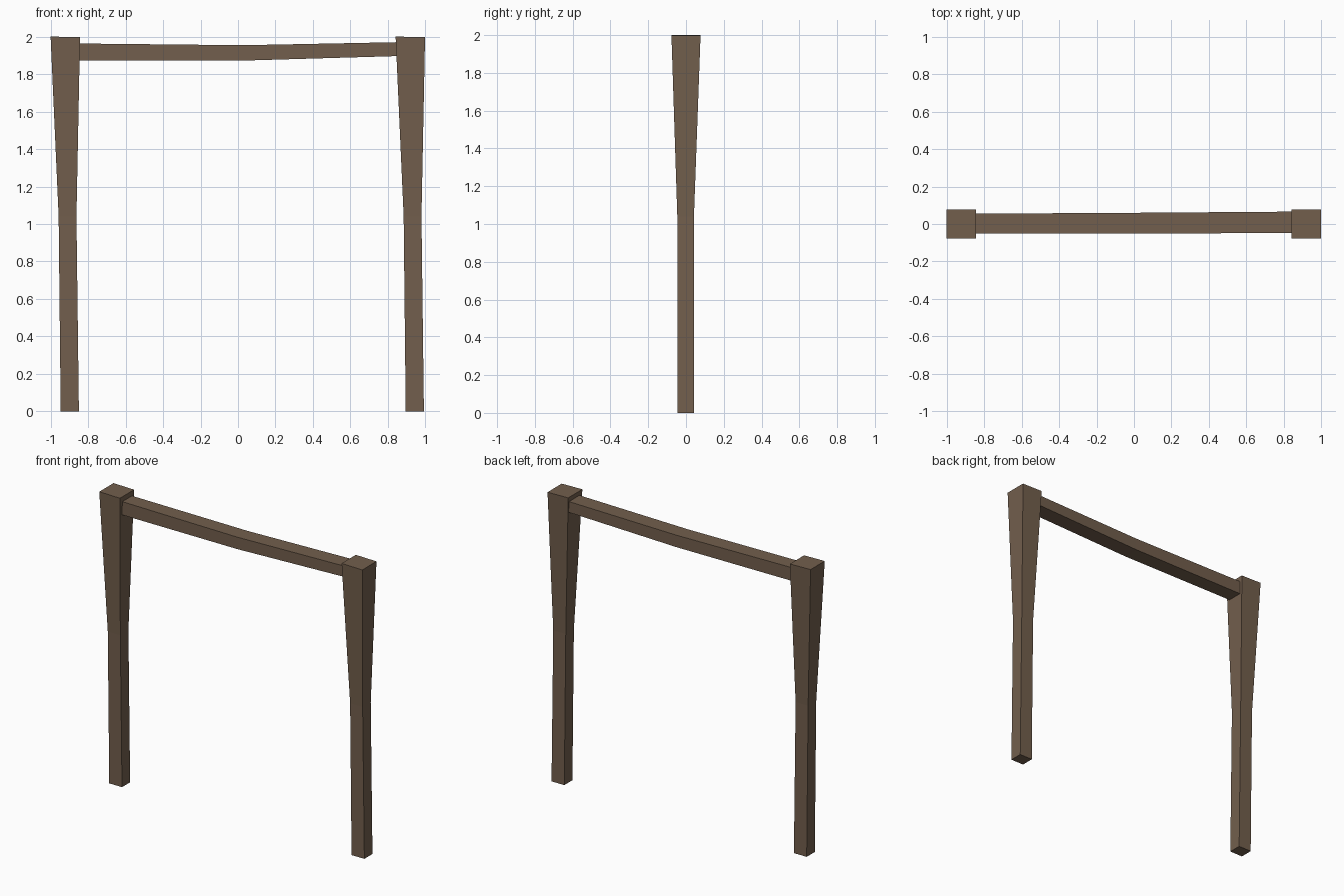
import bpy, bmesh

if "Cube" in bpy.data.objects:
    bpy.data.objects.remove(bpy.data.objects["Cube"])

wood = bpy.data.materials.new("weathered_wood")
wood.diffuse_color = (0.17, 0.114, 0.074, 1)
wood.use_nodes = True
wood.node_tree.nodes["Principled BSDF"].inputs["Base Color"].default_value = wood.diffuse_color


def loft(name, rings):
    """Skin four-cornered rings into a closed timber."""
    bm = bmesh.new()
    loops = [[bm.verts.new(p) for p in ring] for ring in rings]
    for a, b in zip(loops, loops[1:]):
        for i in range(4):
            j = (i + 1) % 4
            bm.faces.new((a[i], a[j], b[j], b[i]))
    bm.faces.new(loops[0][::-1])
    bm.faces.new(loops[-1])
    bmesh.ops.recalc_face_normals(bm, faces=bm.faces[:])
    mesh = bpy.data.meshes.new(name)
    bm.to_mesh(mesh)
    bm.free()
    mesh.materials.append(wood)
    obj = bpy.data.objects.new(name, mesh)
    bpy.context.collection.objects.link(obj)
    return obj


# Posts: x0, x1, y0, y1, z at left edge, z at right edge
post = [(-0.946, -0.849, -0.046, 0.042, 0, 0),
        (-0.957, -0.862, -0.046, 0.042, 1.04, 1.04),
        (-1.0, -0.843, -0.077, 0.077, 2.0, 1.997)]
for name, shift in (("left_post", 0), ("right_post", 1.841)):
    loft(name, [[(x0 + shift, y0, z0), (x1 + shift, y0, z1),
                 (x1 + shift, y1, z1), (x0 + shift, y1, z0)]
                for x0, x1, y0, y1, z0, z1 in post])

# Sagging crossbeam: x, y0, y1, z0, z1
beam = [(-0.85, -0.050, 0.055, 1.872, 1.963),
        (0.03, -0.052, 0.060, 1.872, 1.954),
        (0.85, -0.047, 0.066, 1.896, 1.970)]
loft("crossbeam", [[(x, y0, z0), (x, y1, z0), (x, y1, z1), (x, y0, z1)]
                   for x, y0, y1, z0, z1 in beam])
